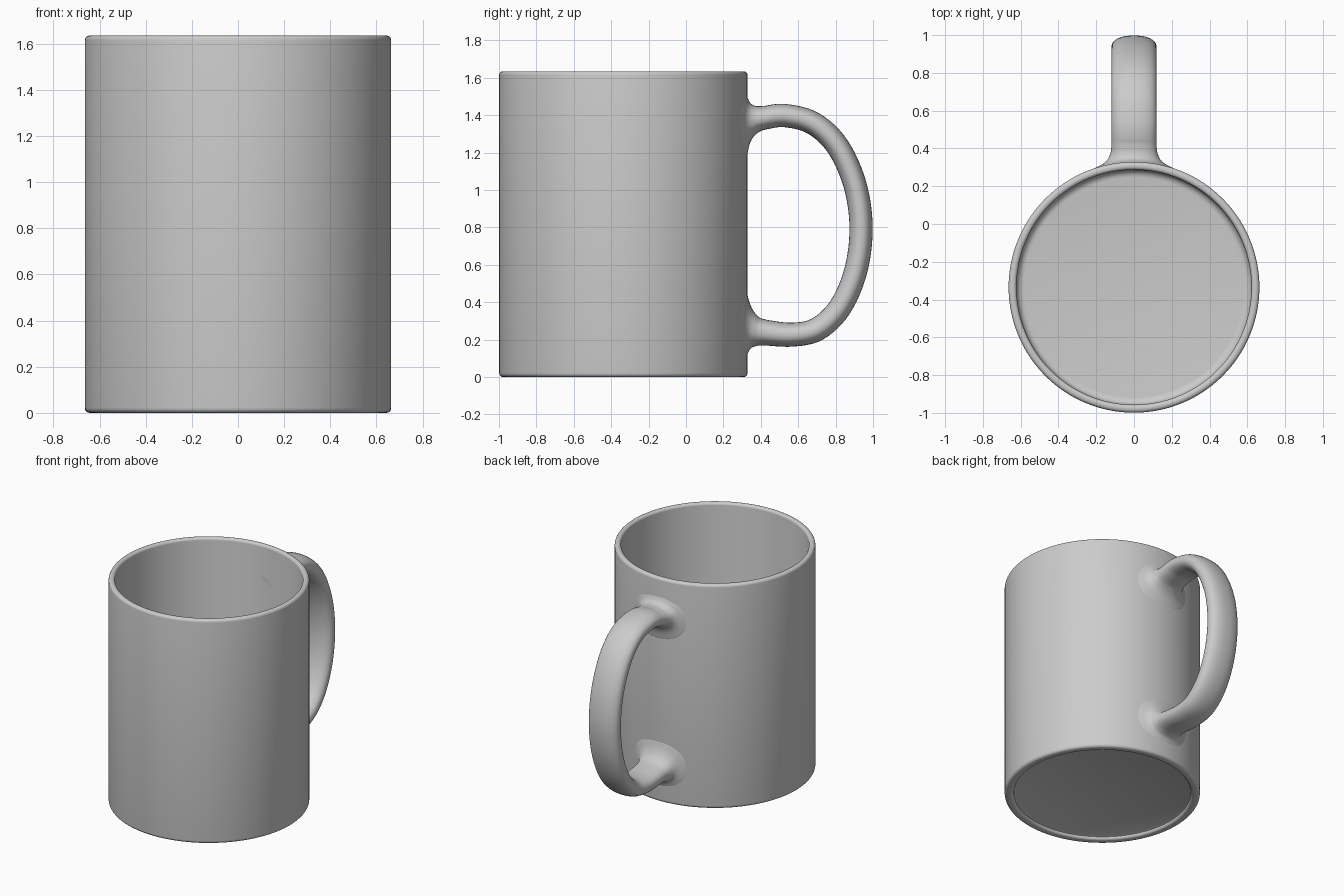
import bpy, bmesh, math
from mathutils import Vector

if "Cube" in bpy.data.objects:
    bpy.data.objects.remove(bpy.data.objects["Cube"])

CY, R, H = -0.335, 0.664, 1.635   # body centre y, radius, height


def make_object(name, rings, close_rows):
    """Skin a list of equal-length closed rings into a smooth mesh."""
    bm = bmesh.new()
    rows = [[bm.verts.new(p) for p in ring] for ring in rings]
    n = len(rows[0])
    for a, b in zip(rows, rows[1:]):
        for i in range(n):
            j = (i + 1) % n
            bm.faces.new((a[i], a[j], b[j], b[i]))
    if close_rows:
        bm.faces.new(rows[0])
        bm.faces.new(rows[-1])
    bmesh.ops.recalc_face_normals(bm, faces=bm.faces[:])
    mesh = bpy.data.meshes.new(name)
    bm.to_mesh(mesh)
    bm.free()
    obj = bpy.data.objects.new(name, mesh)
    bpy.context.collection.objects.link(obj)
    bpy.context.view_layer.objects.active = obj
    obj.select_set(True)
    bpy.ops.object.shade_smooth_by_angle(angle=math.radians(40))
    obj.select_set(False)
    return obj


def arc(r, z, rad, a0, a1, steps=5):
    """Rounded corner of a lathe profile."""
    angles = [math.radians(a0 + (a1 - a0) * i / steps) for i in range(steps + 1)]
    return [(r + rad * math.cos(a), z + rad * math.sin(a)) for a in angles]


# Mug body: recessed base, outer wall, rounded lip, inner wall and floor
profile = [(0.59, 0.025)]
profile += arc(0.622, 0.02, 0.02, 180, 270)
profile += arc(R - 0.022, 0.022, 0.022, 270, 360)
profile += arc(R - 0.02, H - 0.02, 0.02, 0, 90)
profile += arc(0.64, H - 0.018, 0.018, 90, 180)
profile += arc(0.582, 0.10, 0.04, 0, -90)
SEG = 128
make_object("mug_body", [
    [(r * math.cos(2 * math.pi * i / SEG), CY + r * math.sin(2 * math.pi * i / SEG), z)
     for i in range(SEG)] for r, z in profile], True)

# Handle: y, z, half thickness, half width; flared where it meets the wall
keys = [
    (0.325, 1.340, 0.165, 0.225), (0.343, 1.360, 0.107, 0.155),
    (0.372, 1.373, 0.077, 0.128), (0.42, 1.386, 0.064, 0.119),
    (0.53, 1.398, 0.062, 0.119), (0.68, 1.357, 0.062, 0.119),
    (0.81, 1.235, 0.062, 0.119), (0.903, 1.03, 0.062, 0.119),
    (0.936, 0.80, 0.062, 0.119), (0.908, 0.57, 0.062, 0.119),
    (0.825, 0.375, 0.062, 0.119), (0.705, 0.258, 0.063, 0.119),
    (0.57, 0.227, 0.064, 0.119), (0.42, 0.239, 0.070, 0.119),
    (0.372, 0.252, 0.087, 0.128), (0.343, 0.270, 0.120, 0.155),
    (0.325, 0.283, 0.170, 0.225)]


def spline(points, steps):
    """Catmull-Rom interpolation through the keys."""
    pts = [Vector(p) for p in points]
    pts = [2 * pts[0] - pts[1]] + pts + [2 * pts[-1] - pts[-2]]
    out = []
    for a, b, c, d in zip(pts, pts[1:], pts[2:], pts[3:]):
        for s in range(steps):
            t = s / steps
            out.append(0.5 * (2 * b + (c - a) * t + (2 * a - 5 * b + 4 * c - d) * t * t
                              + (3 * b - a - 3 * c + d) * t ** 3))
    return out + [pts[-2]]


path = spline(keys, 6)
N = 40
rings = []
for k, (y, z, thick, wide) in enumerate(path):
    a, b = path[max(k - 1, 0)], path[min(k + 1, len(path) - 1)]
    ty, tz = b[0] - a[0], b[1] - a[1]
    if y < 0.44:
        tz = 0
    length = math.hypot(ty, tz)
    ty, tz = ty / length, tz / length
    wrap = max(0.0, min(1.0, (0.41 - y) / 0.07))
    ring = []
    for i in range(N):
        ang = 2 * math.pi * i / N
        c, s = math.cos(ang), math.sin(ang)
        x = wide * math.copysign(abs(c) ** 0.88, c)
        h = thick * math.copysign(abs(s) ** 0.88, s)
        # the flare bends round the cylindrical wall
        sag = (R - math.sqrt(R * R - x * x)) * wrap
        ring.append((x, y - h * tz - sag, z + h * ty))
    rings.append(ring)
# sink both ends slightly into the wall
for end in (0, -1):
    rings[end] = [(x, y - 0.012, z) for x, y, z in rings[end]]
make_object("handle", rings, True)
